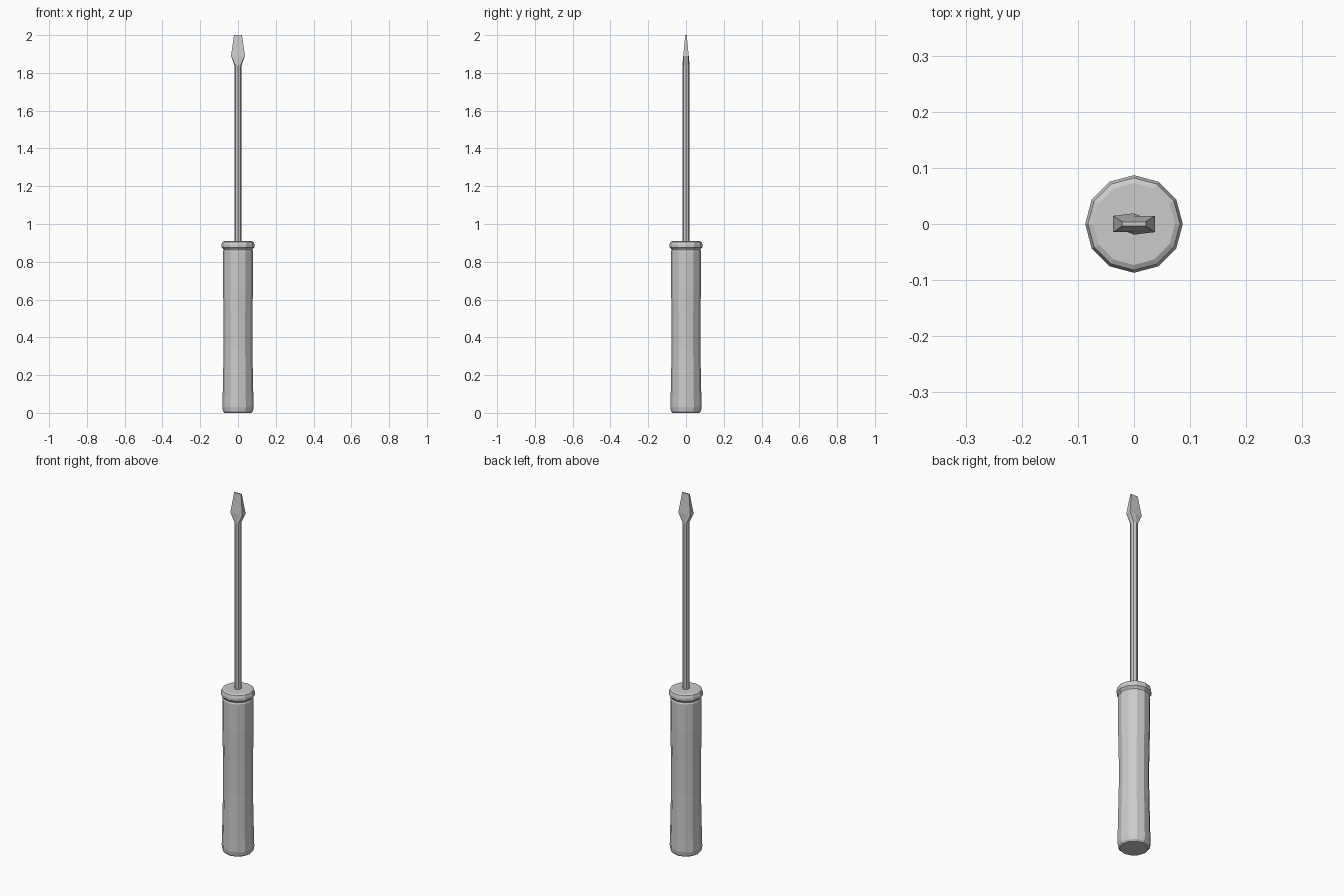
import bpy, bmesh
from math import cos, sin, tau

if "Cube" in bpy.data.objects:
    bpy.data.objects.remove(bpy.data.objects["Cube"])


def circle(n, r, z):
    return [(r * cos(tau * i / n), r * sin(tau * i / n), z) for i in range(n)]


def blade_ring(x, y, z):
    # eight points on a rectangle, in the same order as an 8-sided circle
    pts = [(1, 0), (1, 1), (0, 1), (-1, 1), (-1, 0), (-1, -1), (0, -1), (1, -1)]
    return [(x * a, y * b, z) for a, b in pts]


def loft(name, rings):
    bm = bmesh.new()
    loops = [[bm.verts.new(p) for p in ring] for ring in rings]
    n = len(loops[0])
    for lo, hi in zip(loops, loops[1:]):
        for i in range(n):
            j = (i + 1) % n
            bm.faces.new((lo[i], lo[j], hi[j], hi[i]))
    bm.faces.new(loops[0][::-1])
    bm.faces.new(loops[-1])
    bmesh.ops.recalc_face_normals(bm, faces=bm.faces)
    mesh = bpy.data.meshes.new(name)
    bm.to_mesh(mesh)
    bm.free()
    obj = bpy.data.objects.new(name, mesh)
    bpy.context.collection.objects.link(obj)
    return obj


# Handle: 12-sided grip with slight waist, groove and collar
handle_profile = [(0.071, 0.0), (0.079, 0.008), (0.083, 0.03), (0.081, 0.10),
                  (0.076, 0.34), (0.076, 0.50), (0.080, 0.70), (0.080, 0.855),
                  (0.076, 0.863), (0.078, 0.867), (0.087, 0.876),
                  (0.087, 0.890), (0.082, 0.905), (0.073, 0.910)]
loft("handle", [circle(12, r, z) for r, z in handle_profile])

# Shaft and flat blade: 8-sided rod flaring into a tapered wedge
loft("shaft_and_blade", [circle(8, 0.019, 0.89), circle(8, 0.019, 1.84),
                         blade_ring(0.037, 0.0145, 1.89),
                         blade_ring(0.021, 0.004, 2.0)])
